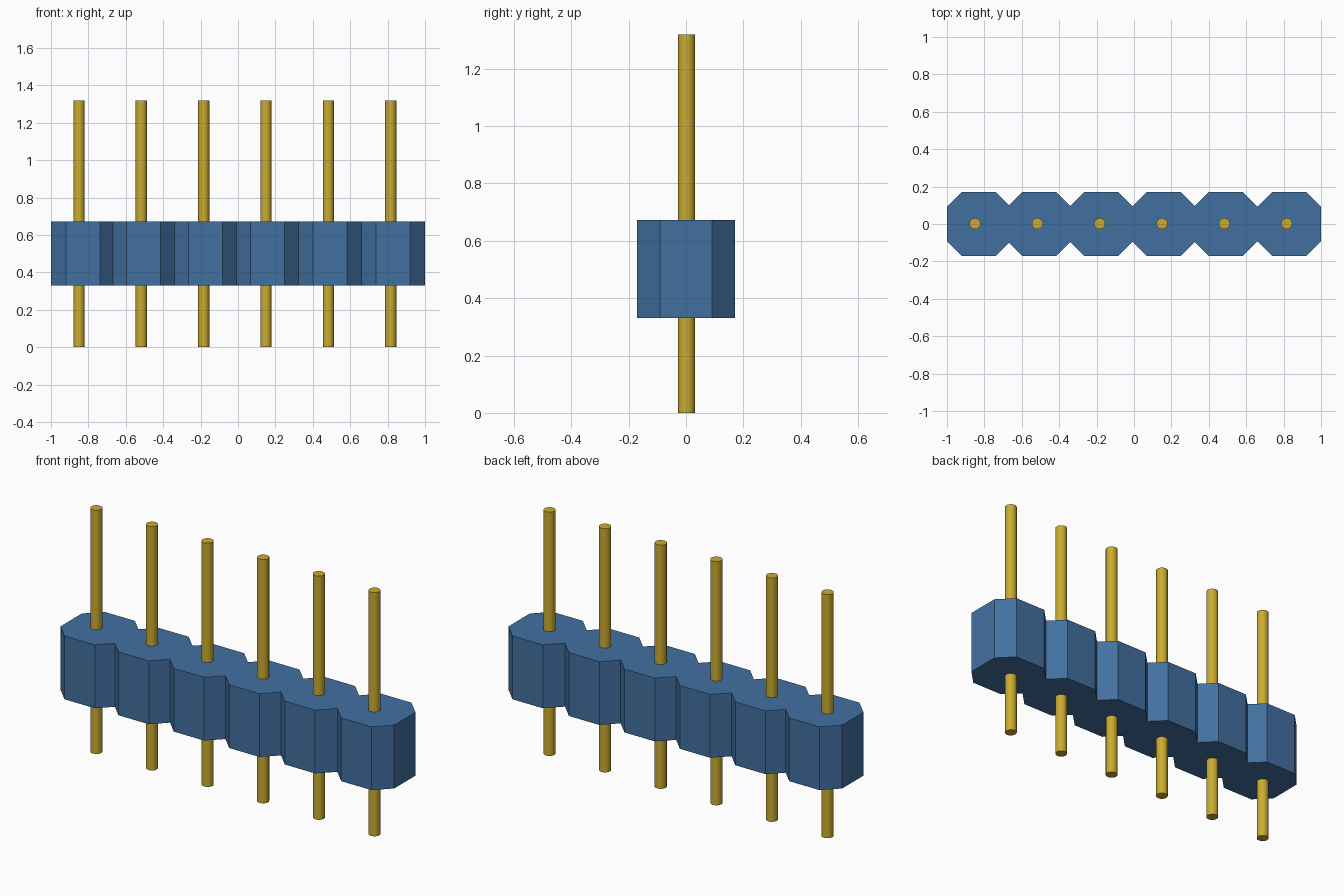
import bpy
import bmesh

cube = bpy.data.objects.get("Cube")
if cube:
    bpy.data.objects.remove(cube, do_unlink=True)


def make_material(name, color):
    mat = bpy.data.materials.new(name)
    mat.use_nodes = True
    mat.diffuse_color = color
    mat.node_tree.nodes["Principled BSDF"].inputs["Base Color"].default_value = color
    return mat


blue = make_material("blue plastic", (0.055, 0.162, 0.355, 1))
gold = make_material("gold metal", (0.6, 0.41, 0.03, 1))

CENTRES = [-0.829, -0.506, -0.174, 0.158, 0.491, 0.829]
FLAT = 0.091      # half length of each flat side
DEPTH = 0.171     # half depth of the housing
BOTTOM, TOP = 0.33, 0.673

# Housing: a row of joined octagons, extruded upwards
front = [(-1, -FLAT)]
for i, c in enumerate(CENTRES):
    front += [(c - FLAT, -DEPTH), (c + FLAT, -DEPTH)]
    if i < len(CENTRES) - 1:
        gap = (CENTRES[i + 1] - c) / 2 - FLAT
        front.append((c + FLAT + gap, gap - DEPTH))
front.append((1, -FLAT))
outline = front + [(x, -y) for x, y in reversed(front)]

bm = bmesh.new()
base = bm.faces.new([bm.verts.new((x, y, BOTTOM)) for x, y in outline])
extruded = bmesh.ops.extrude_face_region(bm, geom=[base], use_keep_orig=True)
for v in extruded["geom"]:
    if isinstance(v, bmesh.types.BMVert):
        v.co.z = TOP
bmesh.ops.recalc_face_normals(bm, faces=bm.faces)
mesh = bpy.data.meshes.new("housing")
bm.to_mesh(mesh)
bm.free()
mesh.materials.append(blue)
housing = bpy.data.objects.new("housing", mesh)
bpy.context.collection.objects.link(housing)

# Pins: evenly spaced round rods through the housing
HEIGHT = 1.32
for i in range(6):
    bpy.ops.mesh.primitive_cylinder_add(
        vertices=16, radius=0.03, depth=HEIGHT,
        location=(-0.85 + i * 0.3333, 0.002, HEIGHT / 2))
    pin = bpy.context.object
    pin.name = f"pin_{i + 1}"
    pin.data.materials.append(gold)
    bpy.ops.object.shade_smooth_by_angle()
